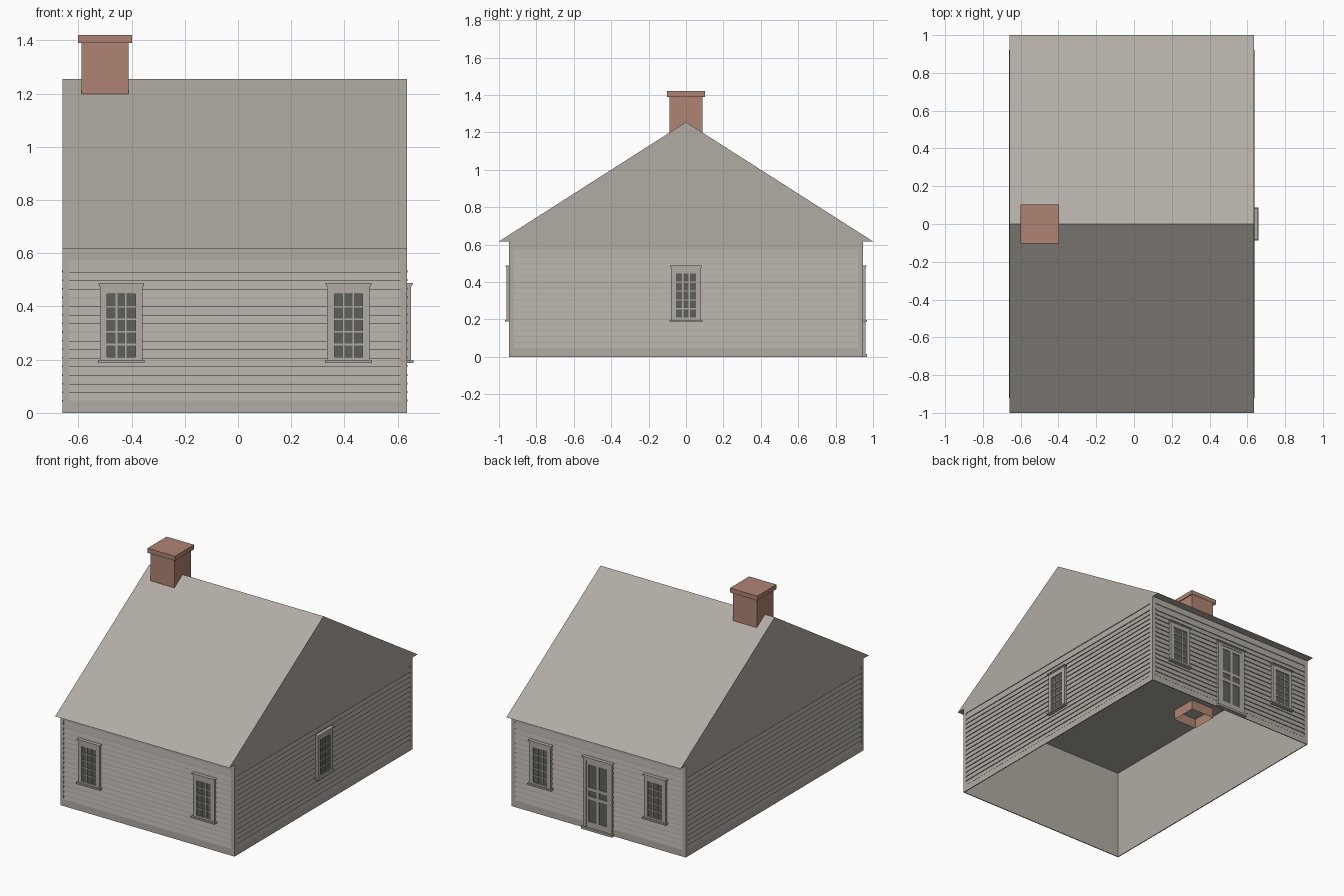
import bpy, bmesh
from math import radians
from mathutils import Matrix

if "Cube" in bpy.data.objects:
    bpy.data.objects.remove(bpy.data.objects["Cube"])


def material(name, rgb):
    m = bpy.data.materials.new(name)
    m.use_nodes = True
    m.diffuse_color = (*rgb, 1)
    bsdf = next(n for n in m.node_tree.nodes if n.type == 'BSDF_PRINCIPLED')
    bsdf.inputs["Base Color"].default_value = (*rgb, 1)
    return m


TAUPE = material("weathered taupe", (0.44, 0.41, 0.37))
BRICK = material("dusty brick", (0.43, 0.23, 0.17))
GLASS = material("dark glass", (0.11, 0.12, 0.10))

X0, X1, Y, EAVE, RIDGE = -0.66, 0.636, 0.945, 0.617, 1.255
XC, HALF_X = (X0 + X1) / 2, (X1 - X0) / 2
SKIN = 0.006            # depth of the trim over the wall sheet


def finish(name, bm, mat, matrix=Matrix()):
    bmesh.ops.recalc_face_normals(bm, faces=bm.faces)
    mesh = bpy.data.meshes.new(name)
    bm.to_mesh(mesh)
    bm.free()
    mesh.materials.append(mat)
    obj = bpy.data.objects.new(name, mesh)
    obj.matrix_world = matrix
    bpy.context.collection.objects.link(obj)
    return obj


def prism(bm, profile, u0, u1):
    """Extrude a (y, z) outline along x."""
    a = [bm.verts.new((u0, y, z)) for y, z in profile]
    b = [bm.verts.new((u1, y, z)) for y, z in profile]
    bm.faces.new(a)
    bm.faces.new(b[::-1])
    n = len(a)
    for i in range(n):
        j = (i + 1) % n
        bm.faces.new((a[i], b[i], b[j], a[j]))


def box(bm, u0, u1, z0, z1, d0, d1):
    """Box on a wall: u along it, d outward from it."""
    prism(bm, [(-d0, z0), (-d1, z0), (-d1, z1), (-d0, z1)], u0, u1)


def tube(bm, cx, half, z0, z1, cap_top):
    """Square shaft without a floor, with or without a top."""
    rings = [[bm.verts.new((cx + sx * half, sy * half, z))
              for sx, sy in ((-1, -1), (1, -1), (1, 1), (-1, 1))] for z in (z0, z1)]
    for i in range(4):
        j = (i + 1) % 4
        bm.faces.new((rings[0][i], rings[0][j], rings[1][j], rings[1][i]))
    if cap_top:
        bm.faces.new(rings[1])


def wall_matrix(angle):
    reach = (HALF_X if angle % 180 else Y) - SKIN
    return (Matrix.Translation((XC, 0, 0)) @ Matrix.Rotation(radians(angle), 4, 'Z')
            @ Matrix.Translation((0, -reach, 0)))


def glazing(bm, u0, u1, z0, z1, cols, rows, bar, d0, d1):
    """Bars dividing an opening into equal panes."""
    for i in range(1, cols):
        u = u0 + (u1 - u0) * i / cols
        box(bm, u - bar / 2, u + bar / 2, z0, z1, d0, d1)
    for i in range(1, rows):
        z = z0 + (z1 - z0) * i / rows
        box(bm, u0, u1, z - bar / 2, z + bar / 2, d0, d1)


def surround(bm, half, z0, z1, in_half, in_z0, in_z1, depth):
    """Rectangular casing around an opening."""
    for s in (-1, 1):
        a, b = sorted((s * half, s * in_half))
        box(bm, a, b, z0, z1, 0, depth)
    box(bm, -in_half, in_half, z0, in_z0, 0, depth)
    box(bm, -in_half, in_half, in_z1, z1, 0, depth)


def head_moulding(bm, half, z):
    """Flared crown over an opening."""
    box(bm, -half - 0.003, half + 0.003, z - 0.012, z - 0.005, 0, 0.023)
    box(bm, -half - 0.006, half + 0.006, z - 0.005, z, 0, 0.027)


def window(name, angle, u):
    matrix = wall_matrix(angle) @ Matrix.Translation((u, 0, 0))
    bm = bmesh.new()
    surround(bm, 0.08, 0.195, 0.485, 0.053, 0.21, 0.446, 0.02)
    glazing(bm, -0.053, 0.053, 0.21, 0.446, 3, 5, 0.006, 0.01, 0.018)
    head_moulding(bm, 0.08, 0.488)
    box(bm, -0.088, 0.088, 0.188, 0.198, 0, 0.03)
    finish(name + "_frame", bm, TAUPE, matrix)
    bm = bmesh.new()
    box(bm, -0.053, 0.053, 0.21, 0.446, 0.008, 0.014)
    finish(name + "_glass", bm, GLASS, matrix)


# wall sheet, open underneath
bm = bmesh.new()
bmesh.ops.create_cube(bm, size=1, matrix=Matrix.Translation((XC, 0, EAVE / 2))
                      @ Matrix.Diagonal((2 * (HALF_X - SKIN), 2 * (Y - SKIN), EAVE, 1)))
ends = [f for f in bm.faces if abs(f.normal.z) > 0.5]
bmesh.ops.delete(bm, geom=ends, context='FACES_ONLY')
finish("walls", bm, TAUPE)

# trim and clapboards for each wall
BASE, TOP, EDGE, PITCH, BOARDS = 0.042, 0.575, 0.025, 0.0324, 16
for name, angle in (("front", 0), ("left", 90), ("back", 180), ("right", 270)):
    half = HALF_X if angle % 180 == 0 else Y
    bm = bmesh.new()
    surround(bm, half, 0, EAVE, half - EDGE, BASE, TOP, SKIN)
    finish(name + "_trim", bm, TAUPE, wall_matrix(angle))
    bm = bmesh.new()
    for i in range(BOARDS):
        z0 = BASE + i * PITCH
        z1 = TOP if i == BOARDS - 1 else z0 + PITCH
        prism(bm, [(0, z0), (-0.007, z0), (-0.007, z0 + 0.004), (-0.001, z1), (0, z1)],
              EDGE - half, half - EDGE)
    finish(name + "_clapboards", bm, TAUPE, wall_matrix(angle))

# gabled roof block with a flat ceiling
bm = bmesh.new()
prism(bm, [(-1, EAVE), (1, EAVE), (0, RIDGE)], X0, X1)
finish("roof", bm, TAUPE)

# chimney shaft and its cap
bm = bmesh.new()
tube(bm, -0.5, 0.088, 0.55, 1.40, False)
finish("chimney_shaft", bm, BRICK)
bm = bmesh.new()
tube(bm, -0.5, 0.102, 1.39, 1.42, True)
finish("chimney_cap", bm, BRICK)

# windows
SPREAD = 0.427
for side, s in (("right", -1), ("left", 1)):
    window("front_window_" + side, 0, s * SPREAD)
    window("back_window_" + side, 180, -s * SPREAD)
window("left_window", 90, 0)

# back door with paired panels
bm = bmesh.new()
door = wall_matrix(180)
surround(bm, 0.108, 0, 0.485, 0.085, 0.015, 0.462, 0.02)
surround(bm, 0.085, 0.015, 0.462, 0.068, 0.055, 0.44, 0.016)
box(bm, -0.01, 0.01, 0.055, 0.44, 0, 0.016)
for z0, z1 in ((0.205, 0.225), (0.265, 0.285)):
    box(bm, -0.068, 0.068, z0, z1, 0, 0.016)
head_moulding(bm, 0.108, 0.488)
box(bm, -0.116, 0.116, 0, 0.015, 0, 0.03)
finish("door_frame", bm, TAUPE, door)
bm = bmesh.new()
box(bm, -0.068, 0.068, 0.055, 0.44, 0.008, 0.012)
finish("door_panels", bm, GLASS, door)
